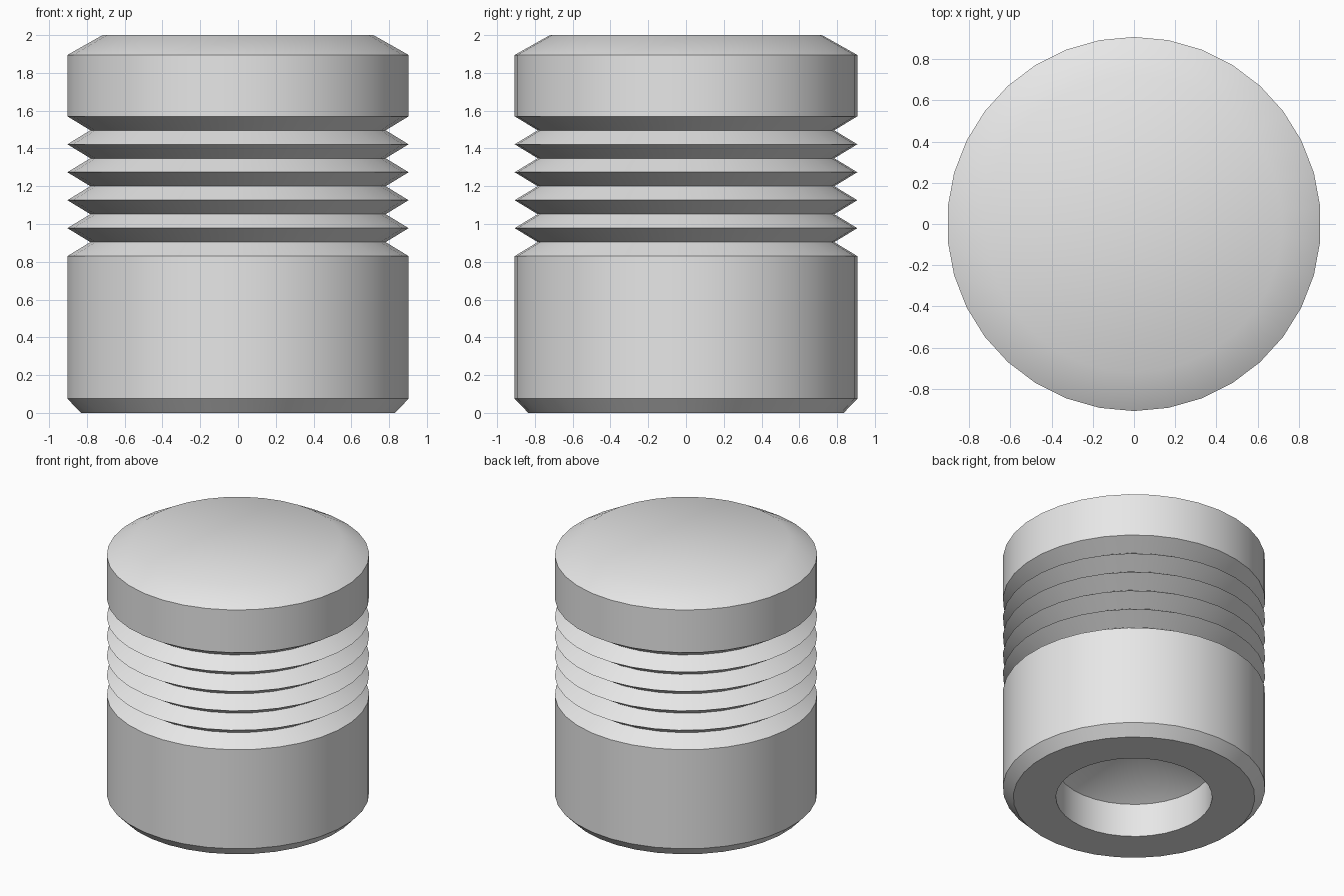
import bpy
import bmesh
import math
from mathutils import Vector

cube = bpy.data.objects.get("Cube")
if cube:
    bpy.data.objects.remove(cube, do_unlink=True)

SIDES = 34
R_OUT = 0.907      # outer radius
R_GROOVE = 0.785   # radius at the groove bottoms
R_HOLE = 0.54      # blind hole radius

grey = bpy.data.materials.new("plain_grey")
grey.use_nodes = True
grey.diffuse_color = (0.8, 0.8, 0.8, 1)
grey.node_tree.nodes["Principled BSDF"].inputs["Base Color"].default_value = (0.8, 0.8, 0.8, 1)


def lathe(name, profile, material):
    """Revolve (radius, z) points around the z axis."""
    bm = bmesh.new()
    verts = [bm.verts.new((0, r, z)) for r, z in profile]
    edges = [bm.edges.new(pair) for pair in zip(verts, verts[1:])]
    bmesh.ops.spin(bm, geom=verts + edges, cent=(0, 0, 0), axis=(0, 0, 1),
                   angle=math.tau, steps=SIDES, use_duplicate=False)
    bmesh.ops.remove_doubles(bm, verts=bm.verts[:], dist=0.0005)
    bmesh.ops.recalc_face_normals(bm, faces=bm.faces[:])
    mesh = bpy.data.meshes.new(name)
    bm.to_mesh(mesh)
    bm.free()
    mesh.materials.append(material)
    obj = bpy.data.objects.new(name, mesh)
    bpy.context.collection.objects.link(obj)
    bpy.ops.object.select_all(action='DESELECT')
    obj.select_set(True)
    bpy.context.view_layer.objects.active = obj
    bpy.ops.object.shade_smooth_by_angle(angle=math.radians(30))
    return obj


# Blind hole with a conical end, then the chamfered foot
profile = [(0, 0.56), (R_HOLE, 0.255), (R_HOLE, 0), (0.835, 0), (R_OUT, 0.075)]

# Five V grooves between the body and the head
z_start, pitch = 0.83, 0.148
profile.append((R_OUT, z_start))
for i in range(5):
    z = z_start + i * pitch
    profile += [(R_GROOVE, z + pitch / 2), (R_OUT, z + pitch)]

# Head with a wide chamfer and a flat top
profile += [(R_OUT, 1.895), (0.72, 2), (0, 2)]

lathe("grooved_plug", profile, grey)
